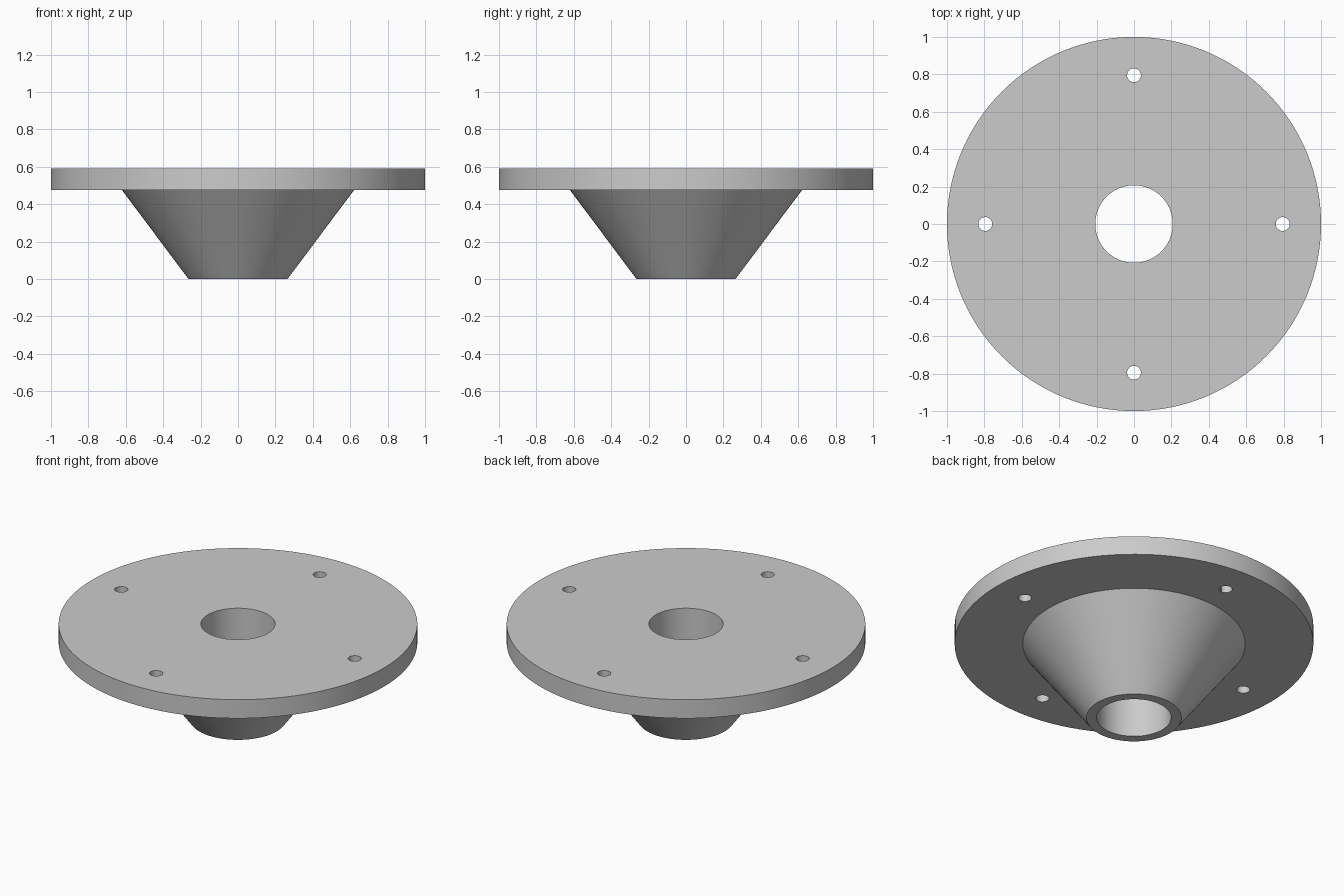
import bpy
import math

if "Cube" in bpy.data.objects:
    bpy.data.objects.remove(bpy.data.objects["Cube"], do_unlink=True)

SEGMENTS = 128
TOP, FLANGE_BOTTOM = 0.59, 0.475
BORE_RADIUS = 0.207
HOLE_RADIUS, HOLE_CIRCLE = 0.037, 0.795

# Plain grey metal
grey = bpy.data.materials.new("grey metal")
grey.use_nodes = True
colour = (0.6, 0.6, 0.6, 1)
grey.diffuse_color = colour
grey.node_tree.nodes["Principled BSDF"].inputs["Base Color"].default_value = colour


def revolve(name, profile):
    """Spin a closed (radius, z) profile around the z axis."""
    n = len(profile)
    verts, faces = [], []
    for s in range(SEGMENTS):
        a = math.tau * s / SEGMENTS
        verts += [(r * math.cos(a), r * math.sin(a), z) for r, z in profile]
        nxt = (s + 1) % SEGMENTS
        for i in range(n):
            j = (i + 1) % n
            faces.append((s * n + i, nxt * n + i, nxt * n + j, s * n + j))
    mesh = bpy.data.meshes.new(name)
    mesh.from_pydata(verts, [], faces)
    mesh.materials.append(grey)
    obj = bpy.data.objects.new(name, mesh)
    bpy.context.collection.objects.link(obj)
    return obj


def select_only(obj):
    bpy.ops.object.select_all(action="DESELECT")
    obj.select_set(True)
    bpy.context.view_layer.objects.active = obj


# Flange, tapered hub and straight bore as one turned solid
body = revolve("flanged_hub", [
    (BORE_RADIUS, 0), (0.265, 0), (0.62, FLANGE_BOTTOM),
    (1, FLANGE_BOTTOM), (1, TOP), (BORE_RADIUS, TOP),
])

# Four bolt holes through the flange
for k in range(4):
    angle = k * math.pi / 2
    bpy.ops.mesh.primitive_cylinder_add(
        vertices=48, radius=HOLE_RADIUS, depth=0.3,
        location=(HOLE_CIRCLE * math.cos(angle), HOLE_CIRCLE * math.sin(angle),
                  (TOP + FLANGE_BOTTOM) / 2))
    cutter = bpy.context.object
    cutter.name = "bolt_hole_cutter"
    cutter.hide_render = True
    cutter.data.materials.append(grey)
    cut = body.modifiers.new("bolt hole", "BOOLEAN")
    cut.operation, cut.solver, cut.object = "DIFFERENCE", "EXACT", cutter
    select_only(body)
    bpy.ops.object.modifier_apply(modifier=cut.name)
    bpy.data.objects.remove(cutter, do_unlink=True)

# Smooth round walls with crisp rims
select_only(body)
bpy.ops.object.shade_smooth_by_angle(angle=math.radians(30))
